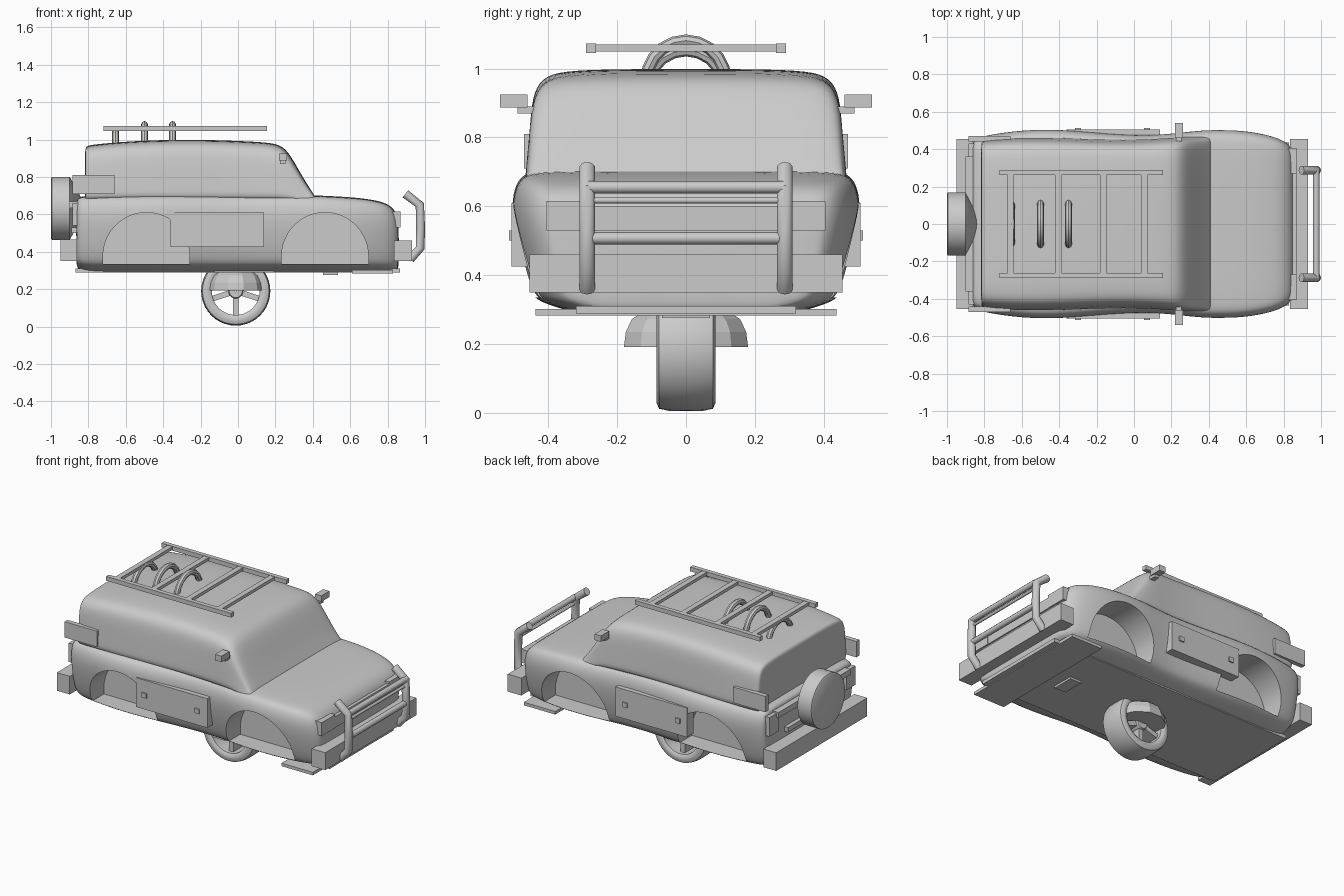
import bpy, bmesh, math
from mathutils import Vector

if "Cube" in bpy.data.objects:
    bpy.data.objects.remove(bpy.data.objects["Cube"])

def link(name, bm, smooth=None):
    bmesh.ops.recalc_face_normals(bm, faces=bm.faces)
    me = bpy.data.meshes.new(name)
    bm.to_mesh(me)
    bm.free()
    ob = bpy.data.objects.new(name, me)
    bpy.context.collection.objects.link(ob)
    if smooth:
        shade(ob, smooth)
    return ob

def shade(ob, angle):
    bpy.ops.object.select_all(action='DESELECT')
    ob.select_set(True)
    bpy.context.view_layer.objects.active = ob
    bpy.ops.object.shade_smooth_by_angle(angle=math.radians(angle))

def bake(ob):
    dg = bpy.context.evaluated_depsgraph_get()
    me = bpy.data.meshes.new_from_object(ob.evaluated_get(dg))
    ob.modifiers.clear()
    ob.data = me

def box(name, x0, x1, y0, y1, z0, z1):
    bm = bmesh.new()
    bmesh.ops.create_cube(bm, size=1)
    for v in bm.verts:
        v.co = ((x0 + x1) / 2 + v.co.x * (x1 - x0), (y0 + y1) / 2 + v.co.y * (y1 - y0),
                (z0 + z1) / 2 + v.co.z * (z1 - z0))
    return link(name, bm)

def pair(name, x0, x1, y0, y1, z0, z1):
    box(name + "_left", x0, x1, y0, y1, z0, z1)
    box(name + "_right", x0, x1, -y1, -y0, z0, z1)

def tube(name, pts, r, sides=10):
    # ring of verts swept along a planar path
    bm = bmesh.new()
    pts = [Vector(p) for p in pts]
    rings = []
    for i, p in enumerate(pts):
        a, b = pts[max(i - 1, 0)], pts[min(i + 1, len(pts) - 1)]
        t = (b - a).normalized()
        ref = Vector((1, 0, 0)) if abs(t.x) < 1e-4 else Vector((0, 1, 0))
        u = t.cross(ref).normalized()
        w = t.cross(u)
        rings.append([bm.verts.new(p + r * (math.cos(k * math.tau / sides) * u + math.sin(k * math.tau / sides) * w))
                      for k in range(sides)])
    skin(bm, rings)
    return link(name, bm, 40)

def skin(bm, rings, closed=False):
    n = len(rings[0])
    for a, b in zip(rings, rings[1:] + (rings[:1] if closed else [])):
        for k in range(n):
            bm.faces.new((a[k], a[(k + 1) % n], b[(k + 1) % n], b[k]))
    if not closed:
        bm.faces.new(rings[0])
        bm.faces.new(rings[-1])

def loft(name, stations, half):
    # stations: x, half width, bottom z, top z
    bm = bmesh.new()
    full = half + [(-f, t) for f, t in reversed(half) if f > 0]
    skin(bm, [[bm.verts.new((x, f * w, zb + t * (zt - zb))) for f, t in full] for x, w, zb, zt in stations])
    ob = link(name, bm)
    m = ob.modifiers.new("smooth", 'SUBSURF')
    m.levels = m.render_levels = 2
    bake(ob)
    return ob

# lower body with waisted sides
body = loft("lower_body", [
    (-.865, .42, .34, .66), (-.86, .45, .31, .69), (-.82, .47, .29, .70), (-.65, .498, .29, .703),
    (-.45, .511, .29, .705), (-.22, .49, .29, .705), (.08, .468, .29, .705), (.3, .497, .29, .705),
    (.46, .508, .29, .70), (.64, .495, .29, .69), (.76, .465, .29, .672), (.82, .435, .29, .645),
    (.852, .40, .30, .60), (.86, .37, .32, .56)],
    [(0, 1), (.5, 1), (.86, .995), (.96, .965), (1.005, .8), (.99, .58), (.95, .34),
     (.9, .14), (.84, .075), (.66, .01), (.6, 0), (0, 0)])

# wheel arch recesses
for cx in (-.49, .465):
    for s in (1, -1):
        bm = bmesh.new()
        arc = [(cx + .232 * math.cos(a), .375 + .235 * math.sin(a))
               for a in [math.pi * k / 24 for k in range(25)]]
        arc += [(cx - .232, .335), (cx + .232, .335)]
        skin(bm, [[bm.verts.new((x, y * s, z)) for x, z in arc] for y in (.31, .62)])
        cut = link("arch_cutter", bm)
        cut.hide_render = True
        m = body.modifiers.new("arch", 'BOOLEAN')
        m.operation, m.solver, m.object = 'DIFFERENCE', 'EXACT', cut
        bpy.context.view_layer.update()
        bake(body)
        bpy.data.objects.remove(cut)
shade(body, 35)

# cabin with sloping windshield
cabin = loft("cabin", [
    (-.818, .42, .66, .93), (-.815, .44, .66, .963), (-.79, .45, .66, .972), (-.6, .46, .66, .99),
    (-.35, .456, .66, 1.0), (-.1, .445, .66, .997), (.1, .45, .66, .988), (.2, .458, .66, .98),
    (.25, .46, .66, .955), (.29, .462, .66, .90), (.36, .463, .66, .775), (.41, .463, .66, .70),
    (.42, .463, .66, .68)],
    [(0, 1), (.45, 1), (.8, .985), (.92, .925), (.975, .78), (.99, .5), (1.01, .15), (1.01, 0), (0, 0)])
shade(cabin, 40)

# roof rack
pair("rack_rail", -.72, .155, .262, .29, 1.045, 1.072)
for i, x in enumerate((-.66, -.405, -.165, .055)):
    box(f"rack_crossbar_{i}", x - .017, x + .017, -.265, .265, 1.05, 1.07)

# hoops on the roof
for i, (x, top) in enumerate(((-.655, 1.07), (-.50, 1.098), (-.35, 1.098))):
    tube(f"roof_hoop_{i}", [(x, .115 * math.cos(a), top - .135 + .118 * math.sin(a))
                            for a in [math.pi * k / 10 for k in range(11)]], .018, 8)

# bumpers, lights and grille
box("front_bumper", .835, .93, -.455, .455, .35, .46)
box("rear_bumper", -.95, -.86, -.455, .455, .35, .465)
pair("headlight", .80, .87, .27, .405, .53, .615)
box("grille", .84, .868, -.27, .27, .53, .60)
pair("tail_light", -.885, -.84, .34, .43, .54, .66)
box("rear_carrier_bar", -.90, -.85, -.36, .36, .635, .67)
box("rear_lower_bar", -.89, -.85, -.25, .25, .50, .53)
pair("rear_side_panel", -.885, -.66, .44, .47, .71, .81)

# doors and handles
pair("side_panel", -.36, .14, .44, .506, .425, .61)
for i, x in enumerate((-.30, .07)):
    pair(f"handle_{i}", x - .016, x + .016, .50, .514, .50, .53)

# mirrors
pair("mirror", .218, .262, .46, .54, .887, .925)
pair("mirror_arm", .225, .255, .43, .49, .87, .89)

# bull bar
for s, side in ((1, "left"), (-1, "right")):
    y = .287 * s
    tube(f"guard_post_{side}", [(.92, y, .36), (.974, y, .42), (.976, y, .53), (.972, y, .65), (.895, y, .71)], .024)
for i, (z, r) in enumerate(((.655, .018), (.617, .009), (.507, .018))):
    tube(f"guard_bar_{i}", [(.975, -.285, z), (.975, .285, z)], r)

# underbody plates
box("floor_plate", -.87, .865, -.32, .32, .288, .31)
box("front_skid_plate", .61, .83, -.437, .437, .283, .302)
box("small_skid_plate", .455, .535, -.07, .07, .275, .295)

def lathe(name, prof, cx, cz, segs=40):
    # closed profile of (radius, y) spun about the y axis
    bm = bmesh.new()
    skin(bm, [[bm.verts.new((cx + r * math.cos(a), y, cz + r * math.sin(a))) for r, y in prof]
              for a in [math.tau * k / segs for k in range(segs)]], closed=True)
    return link(name, bm, 35)

# road wheel: tyre, hub and five spokes
wx, wz = -.012, .19
lathe("tyre", [(.128, -.075), (.14, -.084), (.16, -.086), (.178, -.078), (.184, -.05), (.185, 0), (.184, .05),
               (.178, .078), (.16, .086), (.14, .084), (.128, .075)], wx, wz)
lathe("hub", [(.004, -.06), (.035, -.06), (.04, -.05), (.04, .05), (.035, .06), (.004, .06)], wx, wz, 20)
for i in range(5):
    sp = box(f"spoke_{i}", .03, .132, -.05, .05, -.015, .015)
    sp.rotation_euler.y = math.tau * i / 5 + math.pi / 2
    sp.location = (wx, 0, wz)

# low-poly housing over the wheel
bm = bmesh.new()
skin(bm, [[bm.verts.new((wx + .157 * f * math.cos(a), .181 * f * math.sin(a), z))
           for a in [math.tau * (k + .5) / 12 for k in range(12)]]
          for f, z in ((.93, .192), (1.03, .192), (1.0, .235), (.9, .272), (.75, .29))])
link("wheel_housing", bm)

# spare wheel on the tail
bm = bmesh.new()
skin(bm, [[bm.verts.new((x, r * math.cos(a), .632 + r * math.sin(a)))
           for a in [math.tau * k / 40 for k in range(40)]]
          for x, r in ((-1.0, .160), (-.995, .169), (-.90, .169), (-.895, .16), (-.84, .06))])
link("spare_wheel", bm, 30)
